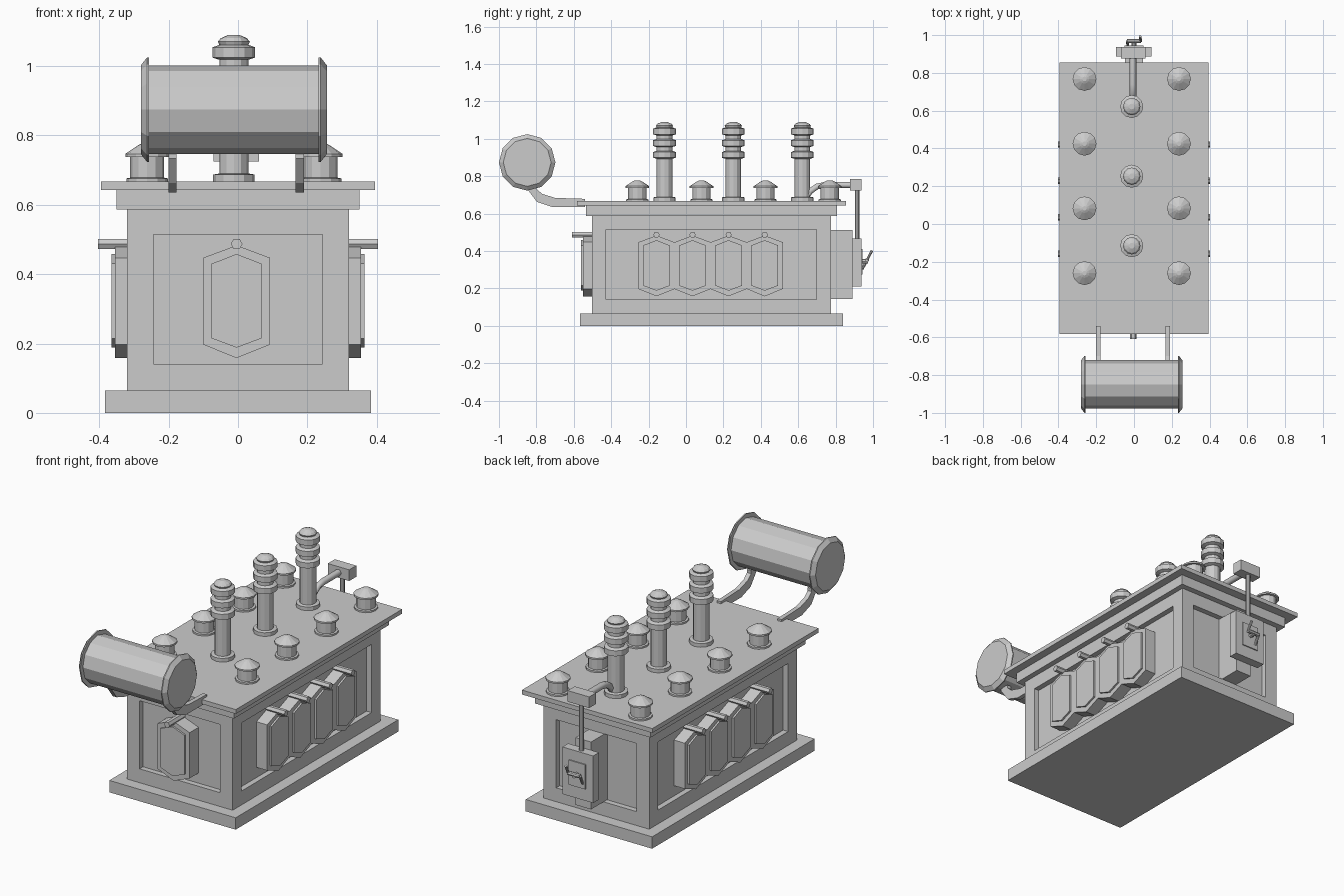
import bpy, bmesh, math
from mathutils import Matrix, Vector

if "Cube" in bpy.data.objects:
    bpy.data.objects.remove(bpy.data.objects["Cube"])


def finish(name, bm, matrix=None):
    if matrix is not None:
        bm.transform(matrix)
    bmesh.ops.recalc_face_normals(bm, faces=bm.faces)
    me = bpy.data.meshes.new(name)
    bm.to_mesh(me)
    bm.free()
    ob = bpy.data.objects.new(name, me)
    bpy.context.collection.objects.link(ob)
    return ob


def box_mesh(x, y, z):
    bm = bmesh.new()
    bmesh.ops.create_cube(bm, size=1)
    for v in bm.verts:
        v.co = [(r[0] + r[1]) / 2 + c * (r[1] - r[0]) for c, r in zip(v.co, (x, y, z))]
    return bm


def box(name, x, y, z):
    return finish(name, box_mesh(x, y, z))


def lathe(name, profile, n, matrix):
    """Closed solid of revolution from (radius, height) pairs."""
    bm = bmesh.new()
    rings = [[bm.verts.new((r * math.cos(2 * math.pi * i / n), r * math.sin(2 * math.pi * i / n), h))
              for i in range(n)] for r, h in profile]
    for a, b in zip(rings, rings[1:]):
        for i in range(n):
            j = (i + 1) % n
            bm.faces.new((a[i], a[j], b[j], b[i]))
    bm.faces.new(rings[0])
    bm.faces.new(rings[-1])
    return finish(name, bm, matrix)


def prism(name, outline, h0, h1, matrix):
    """Outline in local XY, extruded from h0 to h1 along local Z."""
    bm = bmesh.new()
    f = bm.faces.new([bm.verts.new((u, v, h0)) for u, v in outline])
    ext = bmesh.ops.extrude_face_region(bm, geom=[f])
    bmesh.ops.translate(bm, vec=(0, 0, h1 - h0),
                        verts=[g for g in ext["geom"] if isinstance(g, bmesh.types.BMVert)])
    return finish(name, bm, matrix)


def rod(name, a, b, r, n=8):
    a, b = Vector(a), Vector(b)
    d = b - a
    return lathe(name, [(r, 0), (r, d.length)], n,
                 Matrix.Translation(a) @ d.to_track_quat('Z', 'Y').to_matrix().to_4x4())


def tube(name, points, r):
    cu = bpy.data.curves.new(name, 'CURVE')
    cu.dimensions = '3D'
    cu.bevel_depth, cu.bevel_resolution, cu.use_fill_caps = r, 1, True
    sp = cu.splines.new('POLY')
    sp.points.add(len(points) - 1)
    for p, co in zip(sp.points, points):
        p.co = (*co, 1)
    ob = bpy.data.objects.new(name, cu)
    bpy.context.collection.objects.link(ob)


def frame(u, v, w, origin=(0, 0, 0)):
    m = Matrix((u, v, w)).transposed().to_4x4()
    m.translation = origin
    return m


CX = -0.012  # shared offset of the parts on the lid

# Tank, base and lid
box("base", (-.383, .383), (-.567, .84), (0, .065))
bm = box_mesh((-.32, .32), (-.503, .775), (.065, .59))
sides = [f for f in bm.faces if abs(f.normal.z) < .5]
bmesh.ops.inset_individual(bm, faces=sides, thickness=.076, use_even_offset=True)
for f in bmesh.ops.extrude_discrete_faces(bm, faces=sides)["faces"]:
    f.normal_update()
    bmesh.ops.translate(bm, vec=f.normal * -.03, verts=f.verts)
finish("tank_body", bm)
box("tank_rim", (-.35, .35), (-.535, .807), (.587, .645))
box("lid", (-.395, .395), (-.583, .856), (.643, .667))


# Radiators: hexagonal block, raised panel and valve stem
def radiator(name, m, depth):
    def hexa(w, top, shoulder, foot, low):
        return [(0, top), (w, shoulder), (w, foot), (0, low), (-w, foot), (-w, shoulder)]
    prism(name + "_block", hexa(.0965, .483, .447, .197, .158), -.03, depth - .01, m)
    prism(name + "_panel", hexa(.072, .458, .43, .215, .188), depth - .011, depth, m)
    lathe(name + "_stem", [(.017, -.03), (.017, .083 if depth < .05 else .107)], 6,
          m @ Matrix.Translation((0, .487, 0)))


radiator("front_radiator", frame((1, 0, 0), (0, 0, 1), (0, -1, 0), (-.004, -.503, 0)), .058)
for s, side in ((1, "right"), (-1, "left")):
    for i in range(4):
        radiator(f"{side}_radiator_{i}",
                 frame((0, s, 0), (0, 0, 1), (s, 0, 0), (s * .32, -.158 + i * .193, 0)), .045)

# Tall bushings
tall = [(.06, .66), (.06, .687), (.042, .69)]
for z in (.915, .978, 1.04):
    tall += [(.042, z - .022), (.061, z - .016), (.061, z + .014), (.042, z + .021)]
tall += [(.046, 1.07), (.038, 1.08), (.015, 1.09)]
for i, y in enumerate((-.115, .253, .622)):
    lathe(f"tall_bushing_{i}", tall, 12, Matrix.Translation((CX, y, 0)))

# Short bushings
short = [(.06, .66), (.06, .676), (.049, .678), (.049, .738), (.063, .738), (.063, .747),
         (.025, .772), (.012, .778)]
for s in (-1, 1):
    for i, y in enumerate((-.26, .083, .425, .768)):
        lathe(f"short_bushing_{s}_{i}", short, 12, Matrix.Translation((CX + s * .25, y, 0)))

# Oil tank with chamfered end flanges, and its two brackets
drum = [(.128, -.268), (.151, -.25), (.151, -.244), (.128, -.244)]
drum += [(r, -h) for r, h in reversed(drum)]
lathe("oil_drum", drum, 12, frame((0, 1, 0), (0, 0, 1), (1, 0, 0), (CX, -.849, .874)))
bracket = [(-.85, .75), (-.85, .733), (-.797, .663), (-.717, .636), (-.54, .636),
           (-.54, .679), (-.70, .684), (-.77, .706), (-.80, .733), (-.80, .75)]
for i, x in enumerate((-.189, .178)):
    prism(f"drum_bracket_{i}", bracket, -.012, .012,
          frame((0, 1, 0), (0, 0, 1), (1, 0, 0), (x, 0, 0)))

# Rear control box, conduit and junction box
box("control_mount", (-.047, .047), (.74, .889), (.144, .513))
box("control_box", (-.094, .092), (.888, .938), (.21, .468))
box("control_plate", (-.05, .05), (.93, .944), (.275, .41))
box("junction_box", (-.07, .06), (.877, .938), (.724, .785))
rod("conduit", (-.008, .915, .46), (-.008, .915, .73), .012)
tube("bushing_pipe", [(-.006, .64, .685), (-.006, .665, .72), (-.006, .70, .745),
                      (-.006, .74, .753), (-.006, .89, .753)], .018)

# Turning handle
rod("handle_shaft", (0, .93, .345), (0, .972, .345), .012)
rod("handle_crossbar", (-.036, .968, .352), (.036, .968, .352), .011)
for i, x in enumerate((-.036, .036)):
    s = 1 if x > 0 else -1
    rod(f"handle_grip_{i}", (x, .968, .352), (x * .9, .968 + s * .026, .352 + s * .05), .007)
